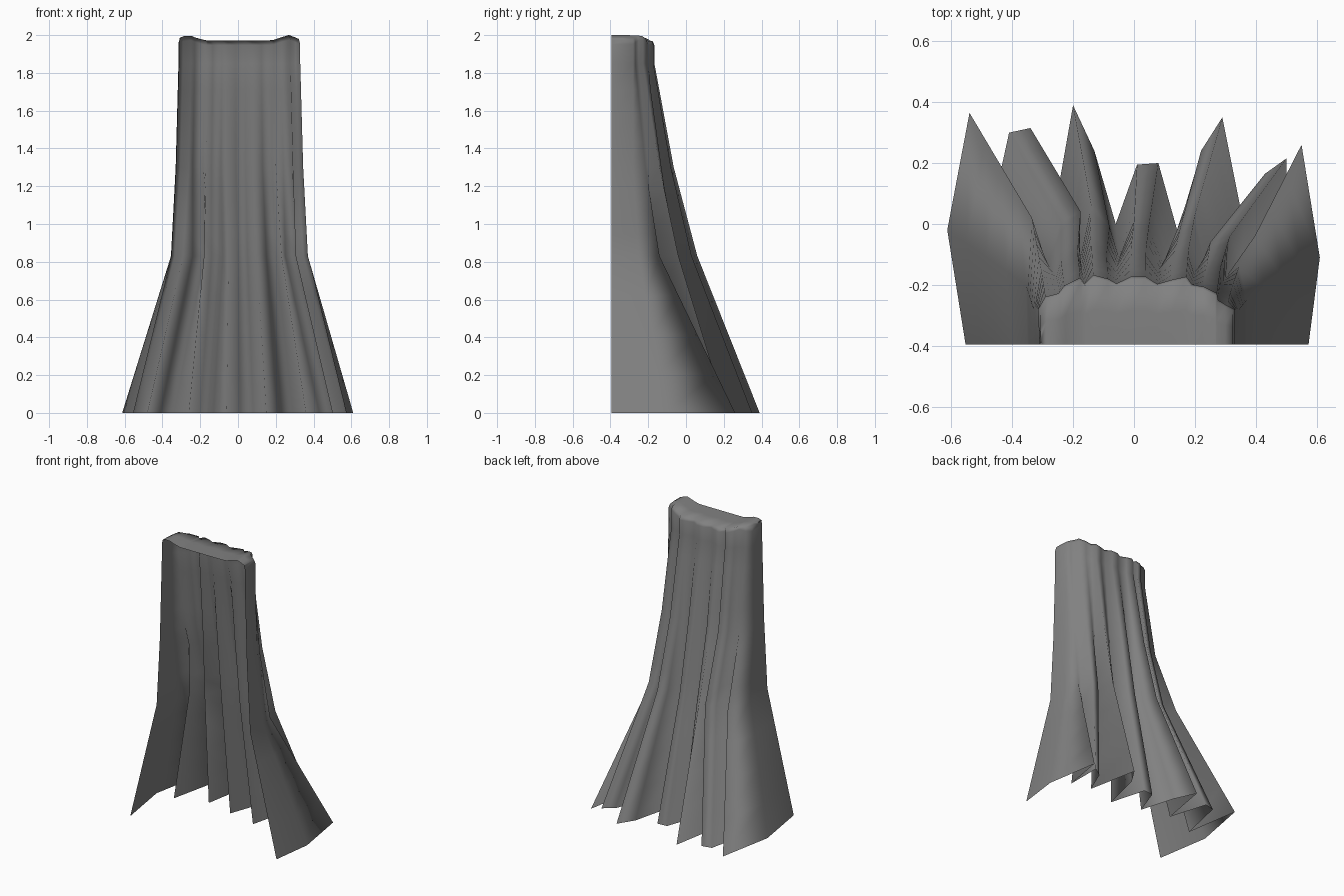
import bpy, bmesh, math

if "Cube" in bpy.data.objects:
    bpy.data.objects.remove(bpy.data.objects["Cube"])

# Cross-sections of the cloth (x, y), running from the left front edge round the back
# to the right front edge; peaks and valleys of each pleat keep the same index.
HEM = [(-.553, -.395), (-.613, -.02), (-.54, .365), (-.48, -.02), (-.41, .30), (-.34, .315),
       (-.26, .05), (-.20, .39), (-.13, .24), (-.06, 0), (.01, .195), (.08, .20),
       (.15, -.05), (.22, .24), (.29, .35), (.36, 0), (.43, .165), (.50, .215),
       (.50, -.03), (.55, .26), (.61, -.11), (.573, -.395)]
KNEE = [(-.35, -.395), (-.355, -.2), (-.335, .02), (-.29, -.12), (-.24, .01), (-.175, .04),
        (-.18, -.11), (-.14, .06), (-.08, -.01), (-.05, -.11), (0, .01), (.05, 0),
        (.10, -.12), (.15, -.02), (.20, .03), (.23, -.12), (.25, -.06), (.315, -.04),
        (.305, -.17), (.345, -.14), (.37, -.25), (.37, -.395)]
WAIST = [(-.325, -.395), (-.33, -.28), (-.305, -.15), (-.26, -.17), (-.24, -.12), (-.185, -.09),
         (-.17, -.145), (-.14, -.065), (-.09, -.10), (-.06, -.145), (-.01, -.08), (.04, -.08),
         (.08, -.15), (.13, -.11), (.18, -.08), (.20, -.155), (.24, -.13), (.285, -.14),
         (.29, -.20), (.32, -.215), (.345, -.28), (.345, -.395)]

# Shoulder section: pleats fade out into a rounded rectangle
SHOULDER = []
for i, (x, y) in enumerate(WAIST):
    if 2 <= i <= 19:
        y = -.19 + .35 * (y + .13) - .04 * max(0, abs(x) - .2) / .1
    SHOULDER.append((x * .955, y))


def top_z(x):
    """Height of the shoulder line: raised near both ends, dipping in the middle."""
    return 1.972 + .028 * math.exp(-((abs(x) - .265) / .05) ** 2)


bm = bmesh.new()
rows = []
# hanging cloth
sections = [(0, HEM), (.83, KNEE), (1.3, WAIST), (1.85, SHOULDER)]
for k, (z, sec) in enumerate(sections):
    if k:
        z0, s0 = sections[k - 1]
        steps = 4
        for j in range(1, steps):
            t = j / steps
            rows.append([bm.verts.new((a[0] + (b[0] - a[0]) * t, a[1] + (b[1] - a[1]) * t,
                                       z0 + (z - z0) * t)) for a, b in zip(s0, sec)])
    rows.append([bm.verts.new((x, y, z)) for x, y in sec])

# rounded shoulder edge, then the closed top running forward to the front edge
for inset, drop in ((0, .025), (.04, .004), (.5, 0), (1, 0)):
    row = []
    for i, (x, y) in enumerate(SHOULDER):
        side = 1 - .02 * min(1, inset * 50)
        yy = y + (-.395 - y) * inset
        row.append(bm.verts.new((x * side, yy, top_z(x * side) - drop)))
    rows.append(row)

for a, b in zip(rows, rows[1:]):
    for i in range(len(a) - 1):
        bm.faces.new((a[i + 1], a[i], b[i], b[i + 1]))
bmesh.ops.remove_doubles(bm, verts=bm.verts, dist=.0005)
bmesh.ops.dissolve_degenerate(bm, edges=bm.edges, dist=.0005)
for f in bm.faces:
    f.smooth = True

mesh = bpy.data.meshes.new("cape")
bm.to_mesh(mesh)
bm.free()
cape = bpy.data.objects.new("cape", mesh)
bpy.context.collection.objects.link(cape)

# plain grey cloth
cloth = bpy.data.materials.new("grey_cloth")
cloth.diffuse_color = (.22, .22, .22, 1)
cloth.use_nodes = True
cloth.node_tree.nodes["Principled BSDF"].inputs["Base Color"].default_value = cloth.diffuse_color
mesh.materials.append(cloth)
